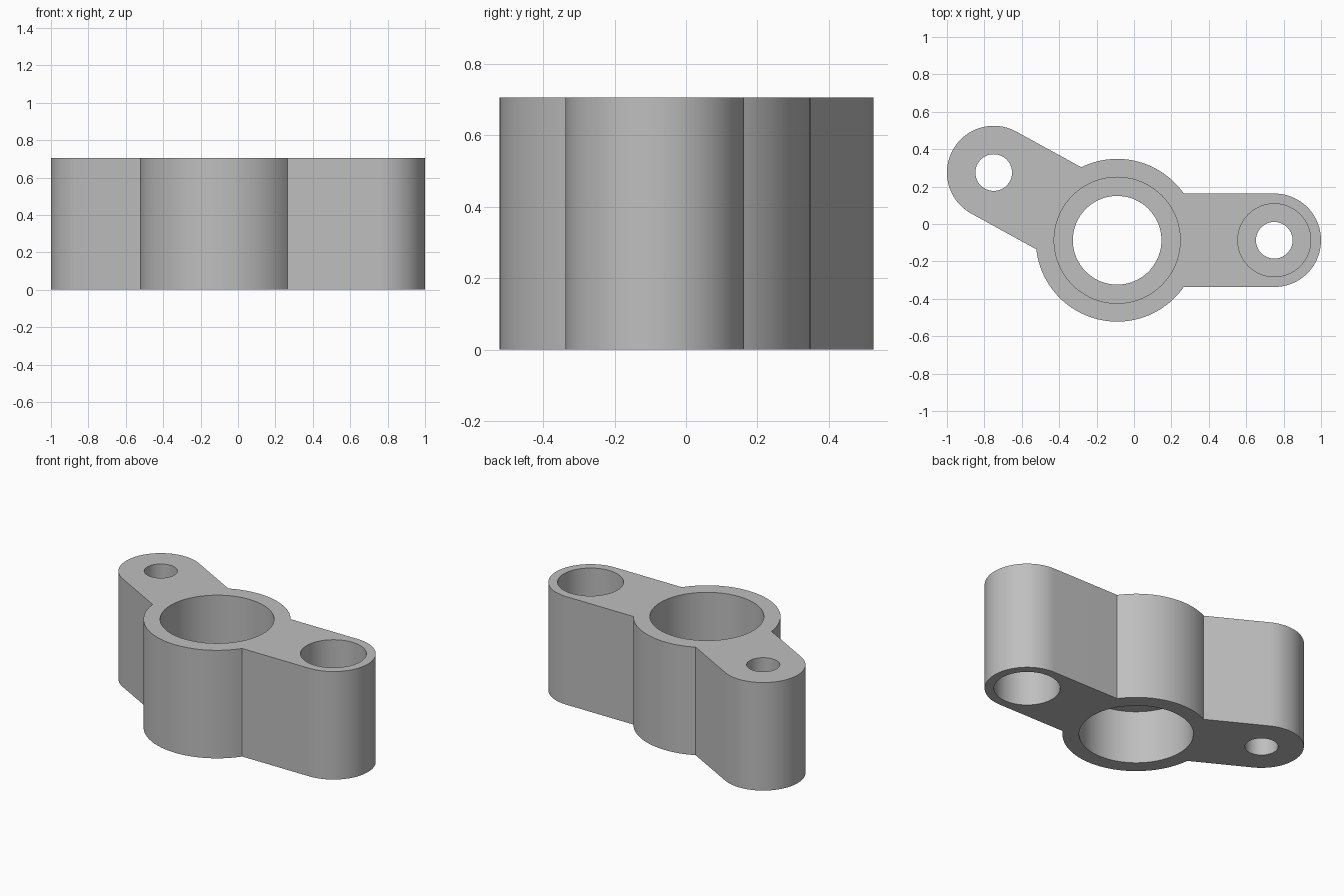
import bpy, bmesh
from math import sin, cos, pi, asin, atan2
from mathutils import Vector

cube = bpy.data.objects.get("Cube")
if cube:
    bpy.data.objects.remove(cube, do_unlink=True)

HEIGHT = 0.705
HUB, HUB_R = Vector((-0.09, -0.087)), 0.435
RIGHT = Vector((0.75, -0.087))
LEFT = Vector((-0.75, 0.275))
BOSS_R = 0.25
LIP_LOW, LIP_HIGH = 0.347, 0.372   # thin retaining lip inside the stepped bores


def arc(center, radius, start, end, steps):
    """Points on an arc, both ends included."""
    angles = [start + (end - start) * i / steps for i in range(steps + 1)]
    return [center + radius * Vector((cos(a), sin(a))) for a in angles]


def ring(bm, points, z):
    return [bm.verts.new((p.x, p.y, z)) for p in points]


def bridge(bm, a, b):
    """Quads between two closed rings of equal length."""
    for i in range(len(a)):
        j = (i + 1) % len(a)
        bm.faces.new((a[i], a[j], b[j], b[i]))


def loop_edges(bm, verts):
    return [bm.edges.get((verts[i - 1], verts[i])) for i in range(len(verts))]


# Outline: two round-ended arms running into the hub
arm = LEFT - HUB
tilt = atan2(arm.y, arm.x)
spread = asin(BOSS_R / HUB_R)
outline = (arc(RIGHT, BOSS_R, -pi / 2, pi / 2, 48)
           + arc(HUB, HUB_R, spread, tilt - spread, 40)
           + arc(LEFT, BOSS_R, tilt - pi / 2, tilt + pi / 2, 48)
           + arc(HUB, HUB_R, tilt + spread, 2 * pi - spread, 56))

bm = bmesh.new()
bottom, top = ring(bm, outline, 0), ring(bm, outline, HEIGHT)
bridge(bm, bottom, top)
low_edges, high_edges = loop_edges(bm, bottom), loop_edges(bm, top)


def bore(center, profile):
    """Hole wall following (radius, z) steps from bottom to top."""
    rings = [ring(bm, arc(center, r, 0, 2 * pi, 96)[:-1], z) for r, z in profile]
    for a, b in zip(rings, rings[1:]):
        bridge(bm, a, b)
    low_edges.extend(loop_edges(bm, rings[0]))
    high_edges.extend(loop_edges(bm, rings[-1]))


def stepped(wide, narrow):
    return [(wide, 0), (wide, LIP_LOW), (narrow, LIP_LOW),
            (narrow, LIP_HIGH), (wide, LIP_HIGH), (wide, HEIGHT)]


# Hub bore, stepped boss bore and plain bolt hole
bore(HUB, stepped(0.337, 0.237))
bore(RIGHT, stepped(0.195, 0.098))
bore(LEFT, [(0.098, 0), (0.098, HEIGHT)])

# End faces with the holes left open
for edges in (low_edges, high_edges):
    bmesh.ops.triangle_fill(bm, edges=edges, use_beauty=True)
bmesh.ops.recalc_face_normals(bm, faces=bm.faces)

mesh = bpy.data.meshes.new("pivot_bracket")
bm.to_mesh(mesh)
bm.free()
bracket = bpy.data.objects.new("pivot_bracket", mesh)
bpy.context.collection.objects.link(bracket)

# Plain grey
grey = (0.52, 0.52, 0.52, 1)
mat = bpy.data.materials.new("plain_grey")
mat.use_nodes = True
mat.diffuse_color = grey
mat.node_tree.nodes["Principled BSDF"].inputs["Base Color"].default_value = grey
mesh.materials.append(mat)

bpy.ops.object.select_all(action="DESELECT")
bracket.select_set(True)
bpy.context.view_layer.objects.active = bracket
bpy.ops.object.shade_smooth_by_angle(angle=pi / 9)
